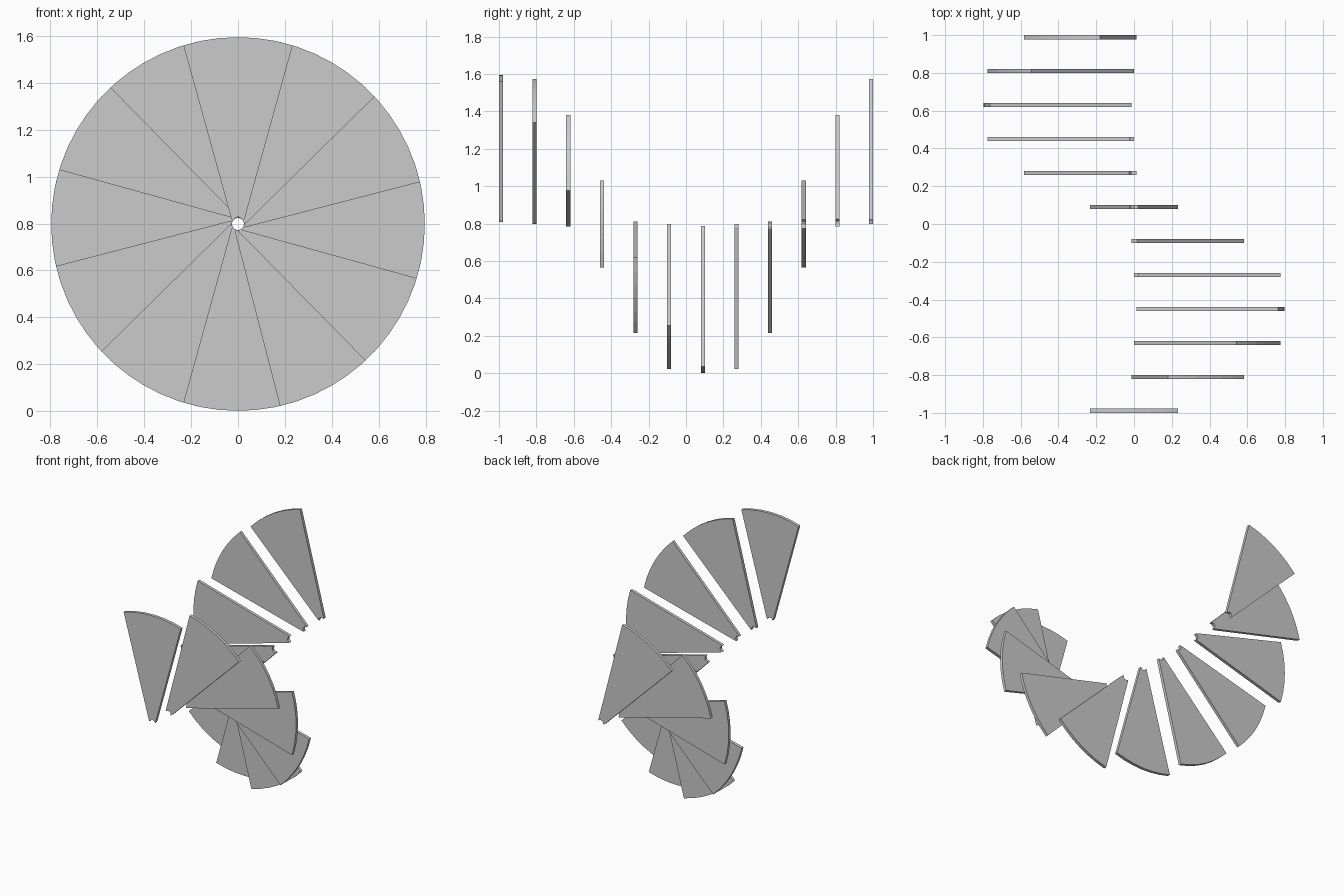
import bpy, bmesh, math

if "Cube" in bpy.data.objects:
    bpy.data.objects.remove(bpy.data.objects["Cube"])

COUNT = 12        # wedges in the spiral
R = 0.797         # outer radius
HUB_Z = 0.798     # height of the spiral axis
THICK = 0.022
HALF = math.radians(17)
ARC = 6           # flat segments on each rim


def wedge_profile():
    """Wedge pointing along +x, with a small concave notch at the hub."""
    pts = [(R * math.cos(a), R * math.sin(a))
           for a in (-HALF + 2 * HALF * i / ARC for i in range(ARC + 1))]
    pts += [(0.022, 0.028), (0.012, 0.023), (0.026, 0.012),
            (0.030, 0.0),
            (0.026, -0.012), (0.012, -0.023), (0.022, -0.028)]
    return pts


def add_wedge(name, y, angle):
    c, s = math.cos(angle), math.sin(angle)
    bm = bmesh.new()
    verts = [bm.verts.new((u * c - v * s, y - THICK / 2, HUB_Z + u * s + v * c))
             for u, v in wedge_profile()]
    face = bm.faces.new(verts)
    ext = bmesh.ops.extrude_face_region(bm, geom=[face])
    moved = [g for g in ext["geom"] if isinstance(g, bmesh.types.BMVert)]
    bmesh.ops.translate(bm, verts=moved, vec=(0, THICK, 0))
    bmesh.ops.recalc_face_normals(bm, faces=bm.faces)
    mesh = bpy.data.meshes.new(name)
    bm.to_mesh(mesh)
    bm.free()
    obj = bpy.data.objects.new(name, mesh)
    bpy.context.collection.objects.link(obj)
    return obj


# Wedges step backwards along y, each turned 30 degrees clockwise
first = -1 + THICK / 2
step = -2 * first / (COUNT - 1)
for i in range(COUNT):
    add_wedge(f"spiral_wedge_{i + 1}", first + i * step, math.radians(90 - 30 * i))
